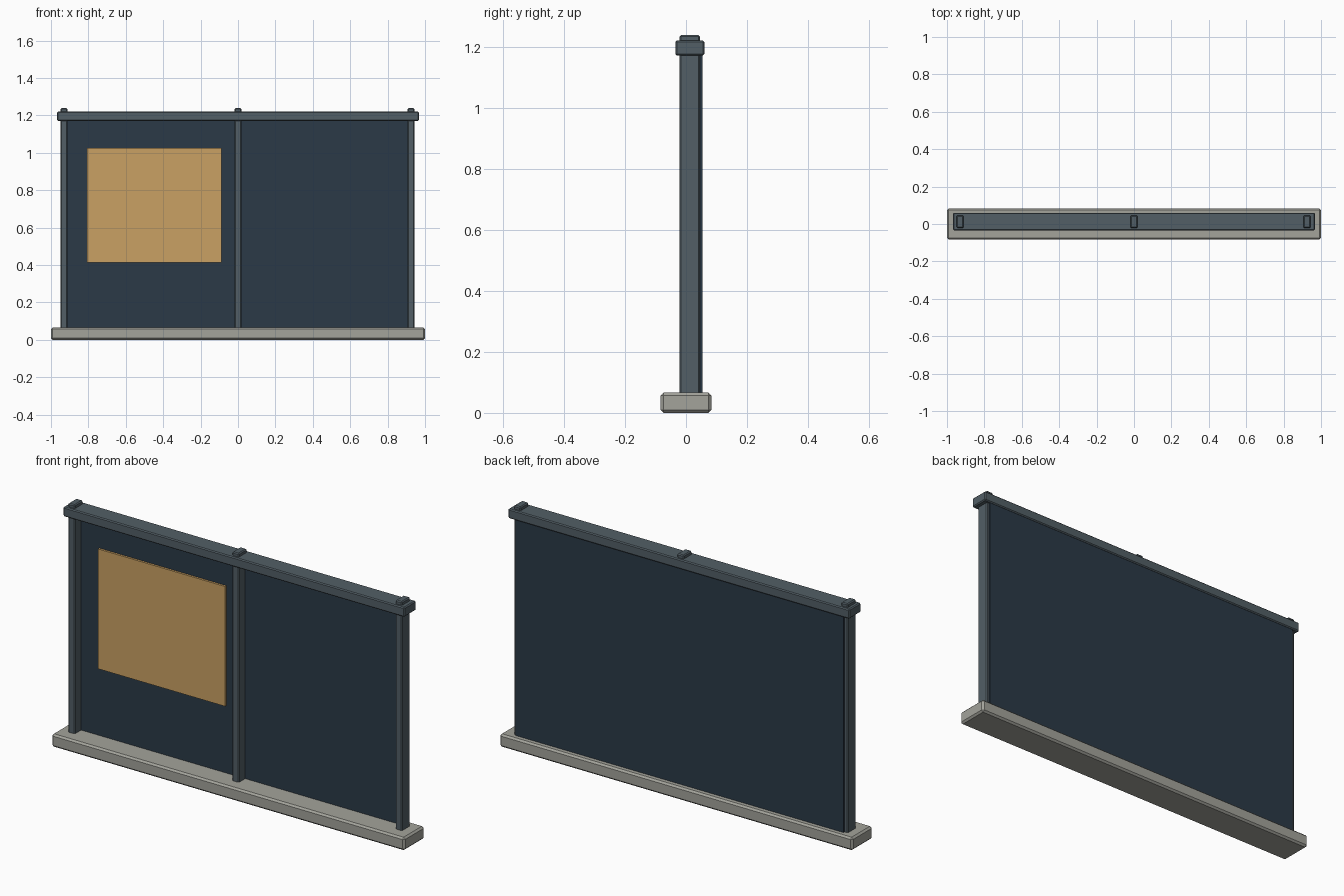
import bpy
import bmesh

if "Cube" in bpy.data.objects:
    bpy.data.objects.remove(bpy.data.objects["Cube"])


def material(name, color):
    mat = bpy.data.materials.new(name)
    mat.diffuse_color = (*color, 1)
    mat.use_nodes = True
    mat.node_tree.nodes["Principled BSDF"].inputs["Base Color"].default_value = mat.diffuse_color
    return mat


STONE = material("stone", (0.366, 0.366, 0.328))
FRAME = material("slate_frame", (0.085, 0.114, 0.133))
GLASS = material("dark_panel", (0.024, 0.042, 0.063))
PAPER = material("tan_poster", (0.59, 0.355, 0.125))


def box(name, xs, ys, zs, mat, bevel=0.0):
    """Box from min/max ranges, with an optional edge bevel."""
    bm = bmesh.new()
    bmesh.ops.create_cube(bm, size=1)
    for v in bm.verts:
        v.co = [r[0] if c < 0 else r[1] for c, r in zip(v.co, (xs, ys, zs))]
    mesh = bpy.data.meshes.new(name)
    bm.to_mesh(mesh)
    bm.free()
    mesh.materials.append(mat)
    obj = bpy.data.objects.new(name, mesh)
    bpy.context.collection.objects.link(obj)
    if bevel:
        mod = obj.modifiers.new("bevel", 'BEVEL')
        mod.width = bevel
        mod.segments = 1
    return obj


# Plinth
box("base", (-1, 1), (-0.083, 0.083), (0, 0.066), STONE, 0.009)

# Backing panel, let into the plinth and the rail
box("back_panel", (-0.93, 0.93), (0.031, 0.054), (0.03, 1.2), GLASS)

# Posts, running up through the top rail
for name, x in (("left_post", -0.93), ("middle_post", 0), ("right_post", 0.925)):
    box(name, (x - 0.019, x + 0.019), (-0.021, 0.046), (0.04, 1.238), FRAME, 0.005)

# Top rail
box("top_rail", (-0.967, 0.967), (-0.035, 0.06), (1.171, 1.22), FRAME, 0.005)

# Poster on the left bay
box("poster", (-0.807, -0.088), (0.02, 0.033), (0.412, 1.026), PAPER)
